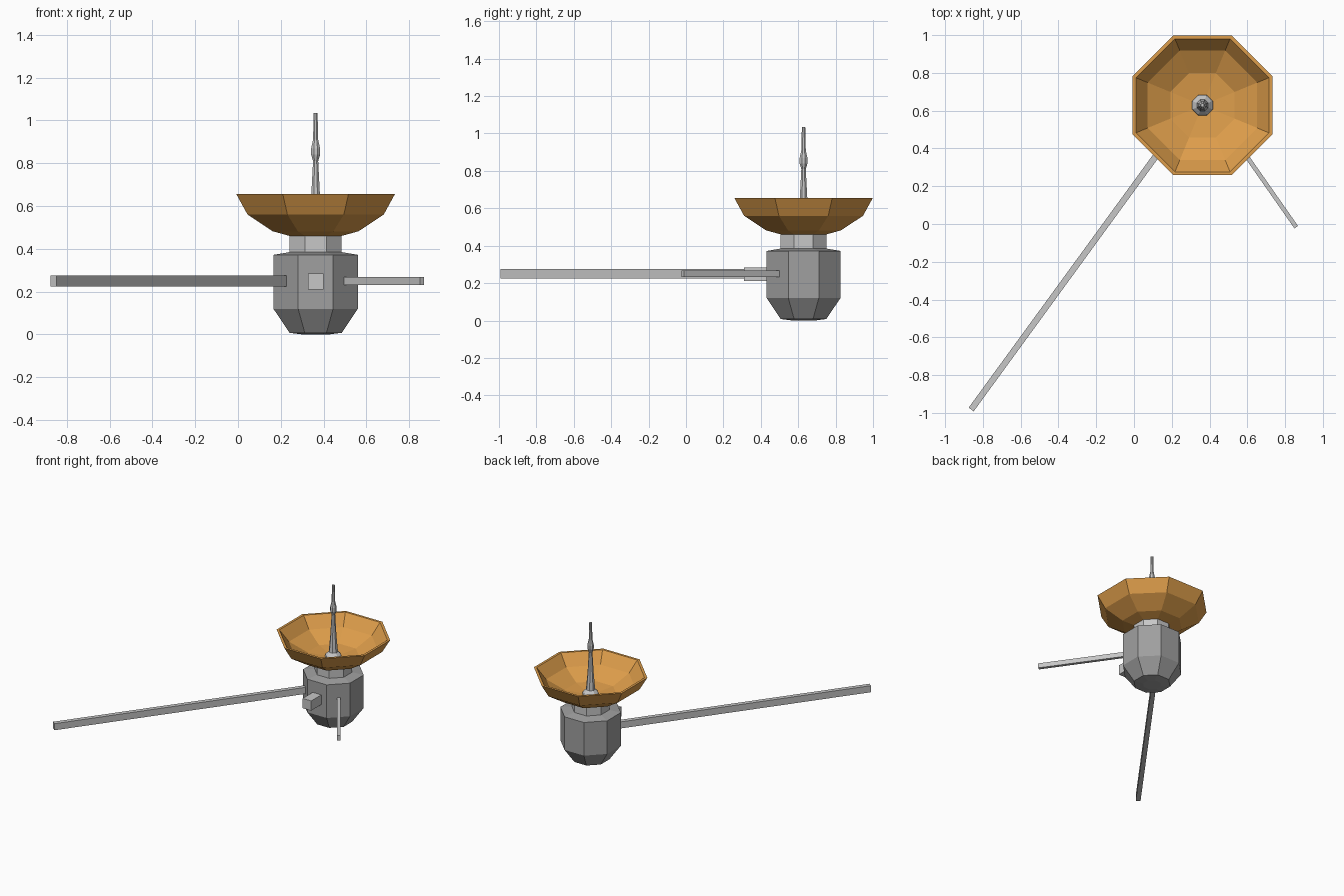
import bpy, bmesh, math
from mathutils import Vector

if "Cube" in bpy.data.objects:
    bpy.data.objects.remove(bpy.data.objects["Cube"], do_unlink=True)

CX, CY = 0.3625, 0.6285
SIDES = 8


def material(name, r, g, b):
    m = bpy.data.materials.new(name)
    m.use_nodes = True
    m.diffuse_color = (r, g, b, 1)
    m.node_tree.nodes["Principled BSDF"].inputs["Base Color"].default_value = (r, g, b, 1)
    return m


copper = material("copper orange", 0.73, 0.34, 0.07)
light = material("light grey", 0.57, 0.57, 0.57)
grey = material("mid grey", 0.35, 0.35, 0.35)


def finish(name, bm, mat):
    bmesh.ops.recalc_face_normals(bm, faces=bm.faces)
    mesh = bpy.data.meshes.new(name)
    bm.to_mesh(mesh)
    bm.free()
    mesh.materials.append(mat)
    ob = bpy.data.objects.new(name, mesh)
    bpy.context.collection.objects.link(ob)
    return ob


def turned(name, profile, mat):
    """Eight-sided solid; profile is (distance to flat side, height)."""
    bm = bmesh.new()
    rings = []
    for flat, z in profile:
        radius = flat / math.cos(math.pi / SIDES)
        ring = []
        for i in range(SIDES):
            a = (i + 0.5) * math.tau / SIDES
            ring.append(bm.verts.new((CX + radius * math.cos(a), CY + radius * math.sin(a), z)))
        rings.append(ring)
    for low, high in zip(rings, rings[1:]):
        for i in range(SIDES):
            j = (i + 1) % SIDES
            bm.faces.new((low[i], low[j], high[j], high[i]))
    bm.faces.new(rings[0])
    bm.faces.new(rings[-1])
    return finish(name, bm, mat)


def bar(name, start, end, width, z_low, z_high, mat):
    """Straight level bar between two plan points."""
    a, b = Vector(start), Vector(end)
    along = (b - a).normalized()
    side = Vector((-along.y, along.x)) * width / 2
    bm = bmesh.new()
    base = [bm.verts.new((p.x, p.y, z_low)) for p in (a - side, b - side, b + side, a + side)]
    face = bm.faces.new(base)
    new = bmesh.ops.extrude_face_region(bm, geom=[face])["geom"]
    top = [v for v in new if isinstance(v, bmesh.types.BMVert)]
    bmesh.ops.translate(bm, verts=top, vec=(0, 0, z_high - z_low))
    return finish(name, bm, mat)


# Main hull with tapered underside and shallow shoulder
turned("hull", [(0.06, 0), (0.122, 0.008), (0.197, 0.12), (0.197, 0.372), (0.12, 0.385)], grey)

# Neck between hull and dish
turned("neck", [(0.122, 0.378), (0.122, 0.465)], light)

# Hollow dish: outside up to the rim, then down the inside
turned("dish", [(0.12, 0.46), (0.2, 0.482), (0.318, 0.56), (0.37, 0.655),
                (0.352, 0.655), (0.29, 0.572), (0.17, 0.505), (0.05, 0.49)], copper)

# Antenna with flared foot and a bulge
turned("antenna", [(0.056, 0.485), (0.05, 0.508), (0.03, 0.53), (0.02, 0.655), (0.012, 0.81),
                   (0.021, 0.84), (0.021, 0.868), (0.012, 0.91), (0.009, 1.035)], light)

# Booms and instrument box
bar("long_boom", (0.222, 0.505), (-0.862, -0.982), 0.033, 0.225, 0.275, light)
bar("short_boom", (0.497, 0.5), (0.859, -0.017), 0.023, 0.232, 0.268, light)
bar("instrument_box", (CX, 0.45), (CX, 0.31), 0.072, 0.21, 0.284, light)
